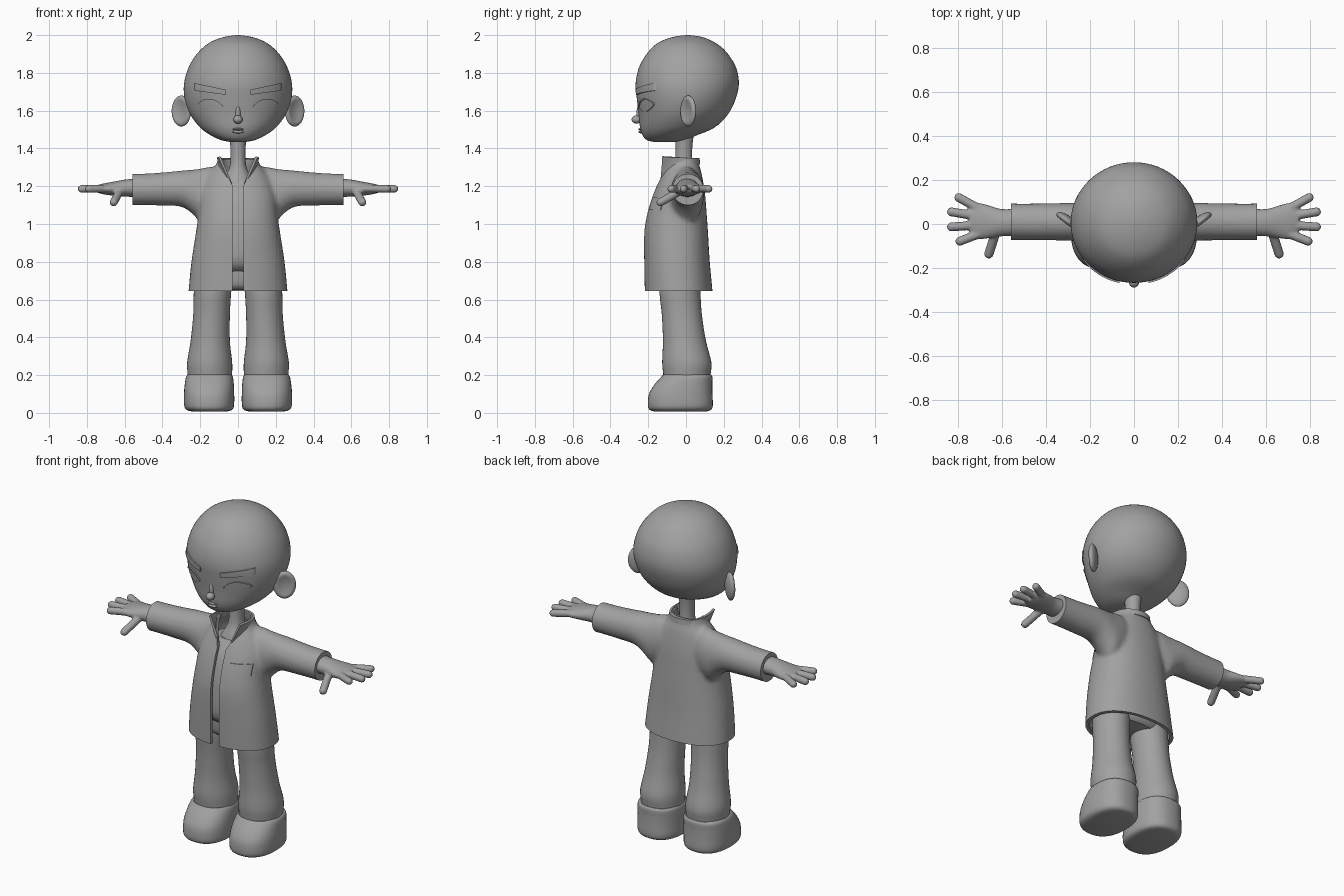
import bpy, bmesh
from math import sin, cos, pi, copysign
from mathutils import Vector, Matrix
from mathutils.bvhtree import BVHTree

if "Cube" in bpy.data.objects:
    bpy.data.objects.remove(bpy.data.objects["Cube"])

clay = bpy.data.materials.new("plain_grey")
clay.use_nodes = True
clay.diffuse_color = (0.36, 0.36, 0.36, 1)
clay.node_tree.nodes["Principled BSDF"].inputs["Base Color"].default_value = clay.diffuse_color


# ---- helpers ----
def spans(rows, inset=0):
    """Rows of (height, half width, front, back) become rings centred on x = 0."""
    return [(z, 0, (f + b) / 2, w - inset, (b - f) / 2 - inset) for z, w, f, b in rows]


def loft(bm, rings, axis="z", side=1, power=2.0, seg=40, steps=4):
    """Skin of smooth superellipse rings (position, centre a, centre b, radius a, radius b)."""
    ends = [rings[0]] + list(rings) + [rings[-1]]
    path = []
    for i in range(len(rings) - 1):
        p0, p1, p2, p3 = ends[i:i + 4]
        for k in range(steps):
            t = k / steps
            path.append([0.5 * (2 * b + (c - a) * t + (2 * a - 5 * b + 4 * c - d) * t * t
                                + (3 * b - a - 3 * c + d) * t ** 3)
                         for a, b, c, d in zip(p0, p1, p2, p3)])
    path.append(rings[-1])
    loops = []
    for pos, ca, cb, ra, rb in path:
        loop = []
        for k in range(seg):
            c, s = cos(2 * pi * k / seg), sin(2 * pi * k / seg)
            a = ca + ra * copysign(abs(c) ** (2 / power), c)
            b = cb + rb * copysign(abs(s) ** (2 / power), s)
            loop.append(bm.verts.new((side * a, b, pos) if axis == "z" else (side * pos, a, b)))
        loops.append(loop)
    for lo, hi in zip(loops, loops[1:]):
        for k in range(seg):
            j = (k + 1) % seg
            bm.faces.new((lo[k], lo[j], hi[j], hi[k]))
    bm.faces.new(loops[0])
    bm.faces.new(loops[-1])


def capsule(bm, start, end, radius):
    start, run = Vector(start), Vector(end) - Vector(start)
    made = bmesh.ops.create_uvsphere(bm, u_segments=16, v_segments=11, radius=radius)["verts"]
    turn = run.to_track_quat("Z", "Y")
    for v in made:
        v.co = start + turn @ (v.co + Vector((0, 0, run.length if v.co.z > 0 else 0)))


def finish(name, bm, angle=40):
    bmesh.ops.recalc_face_normals(bm, faces=bm.faces)
    mesh = bpy.data.meshes.new(name)
    bm.to_mesh(mesh)
    bm.free()
    mesh.materials.append(clay)
    ob = bpy.data.objects.new(name, mesh)
    bpy.context.collection.objects.link(ob)
    smooth(ob, angle)
    return ob


def smooth(ob, angle=40):
    bpy.ops.object.select_all(action="DESELECT")
    ob.select_set(True)
    bpy.context.view_layer.objects.active = ob
    bpy.ops.object.shade_smooth_by_angle(angle=angle * pi / 180)


def bake(ob, angle=40):
    graph = bpy.context.evaluated_depsgraph_get()
    mesh = bpy.data.meshes.new_from_object(ob.evaluated_get(graph))
    ob.modifiers.clear()
    ob.data = mesh
    mesh.materials.clear()
    mesh.materials.append(clay)
    smooth(ob, angle)


def blend(ob, voxel, rounds):
    """Melt overlapping volumes into one skin."""
    remesh = ob.modifiers.new("melt", "REMESH")
    remesh.mode, remesh.voxel_size = "VOXEL", voxel
    soft = ob.modifiers.new("soften", "SMOOTH")
    soft.factor, soft.iterations = 0.5, rounds
    bake(ob)


def surface(ob):
    return BVHTree.FromObject(ob, bpy.context.evaluated_depsgraph_get())


def patch(name, tree, shape, thick, nu=16, nv=6):
    """Thin plate laid on a front surface; shape(u, v) gives x and z."""
    bm = bmesh.new()
    grid = []
    for i in range(nu + 1):
        row = []
        for j in range(nv + 1):
            x, z = shape(i / nu, j / nv)
            hit = tree.ray_cast(Vector((x, -1, z)), Vector((0, 1, 0)))[0]
            row.append((x, hit.y if hit else -0.2, z))
        grid.append(row)
    front = [[bm.verts.new((x, y - thick, z)) for x, y, z in r] for r in grid]
    back = [[bm.verts.new((x, y + 0.01, z)) for x, y, z in r] for r in grid]
    for i in range(nu):
        for j in range(nv):
            for s in (front, back):
                bm.faces.new((s[i][j], s[i + 1][j], s[i + 1][j + 1], s[i][j + 1]))
    rim = [(i, 0) for i in range(nu)] + [(nu, j) for j in range(nv)]
    rim += [(nu - i, nv) for i in range(nu)] + [(0, nv - j) for j in range(nv)]
    for (a, b), (c, d) in zip(rim, rim[1:] + rim[:1]):
        bm.faces.new((front[a][b], front[c][d], back[c][d], back[a][b]))
    return finish(name, bm)


def ellipsoid(name, centre, size, turn=0, dent=0):
    bm = bmesh.new()
    bmesh.ops.create_uvsphere(bm, u_segments=32, v_segments=24, radius=1)
    for v in bm.verts:
        r = (v.co.x ** 2 + v.co.z ** 2) ** 0.5
        if v.co.y < 0 and r < 0.8:
            v.co.y += dent * (1 - (r / 0.8) ** 2)
    bm.transform(Matrix.Translation(centre) @ Matrix.Rotation(turn, 4, "Z") @ Matrix.Diagonal((*size, 1)))
    return finish(name, bm, 60)


# ---- head and neck ----
bm = bmesh.new()
loft(bm, spans([(1.433, .03, -.16, -.07), (1.443, .085, -.205, -.01), (1.467, .14, -.228, .05),
                (1.51, .2, -.243, .15), (1.58, .253, -.25, .222), (1.66, .282, -.26, .262),
                (1.74, .286, -.267, .28), (1.82, .265, -.252, .268), (1.88, .233, -.222, .237),
                (1.93, .19, -.183, .195), (1.965, .142, -.138, .145), (1.99, .075, -.07, .085),
                (2.0, .01, 0, .02)]), seg=64)
head = finish("head", bm, 80)
face = surface(head)

bm = bmesh.new()
loft(bm, spans([(1.18, .12, -.11, .06), (1.25, .07, -.085, .045), (1.31, .043, -.062, .035),
                (1.4, .04, -.055, .033), (1.5, .05, -.06, .045)]))
finish("neck", bm)

# ---- face details ----
ellipsoid("nose", (0, -.262, 1.553), (.024, .026, .022))
ellipsoid("nose_bridge", (0, -.248, 1.585), (.013, .014, .045))
for name, z, h in (("upper_lip", 1.502, .006), ("lower_lip", 1.488, .008)):
    ellipsoid(name, (0, -.24, z), (.03, .012, h))
for side, word in ((1, "left"), (-1, "right")):
    ellipsoid(word + "_ear", (side * .3, .012, 1.598), (.062, .024, .082), side * .65, .8)

    def brow(u, v):
        low, high = 1.684 + .022 * u, 1.711 + .035 * u
        return side * (.066 + .163 * u), low + (high - low) * v

    def eye(u, v, grow=1.0):
        t = 2 * u - 1
        return side * (.145 + .066 * t), 1.626 + .008 * t + .031 * (1 - .95 * t * t) * (2 * v - 1)

    def lid(u, v):
        x, z = eye(u, 1)
        return x, z + .008 * (v - .3)

    patch(word + "_eyebrow", face, brow, .009)
    patch(word + "_eye", face, eye, .004)
    patch(word + "_eyelid", face, lid, .009, nv=2)

# ---- jacket ----
body = [(.58, .268, -.217, .145), (.65, .262, -.219, .14), (.8, .247, -.222, .126),
        (.95, .224, -.222, .117), (1.05, .21, -.207, .11), (1.15, .2, -.177, .102),
        (1.23, .175, -.143, .09), (1.28, .143, -.12, .08), (1.32, .112, -.105, .068),
        (1.38, .1, -.1, .062)]
bm = bmesh.new()
loft(bm, spans(body), power=2.25)
for side in (1, -1):
    loft(bm, [(.05, .0, 1.17, .06, .1), (.13, .005, 1.165, .08, .138), (.19, .006, 1.15, .088, .145),
              (.24, .008, 1.17, .088, .118), (.3, .01, 1.187, .086, .096), (.4, .01, 1.185, .084, .088),
              (.5, .01, 1.183, .083, .084), (.6, .01, 1.182, .084, .084)], "x", side)
jacket = finish("jacket", bm)
blend(jacket, .012, 8)

bm = bmesh.new()
bmesh.ops.create_cube(bm, size=1)
bm.transform(Matrix.Translation((0, 0, .995)) @ Matrix.Diagonal((1.116, 2, .7, 1)))
trim = finish("trim_cutter", bm)
bm = bmesh.new()
loft(bm, spans(body, .02), power=2.25)
hollow = finish("hollow_cutter", bm)
bm = bmesh.new()
outline = [(.028, .4), (.028, 1.2), (.1, 1.36), (.1, 1.5)]
outline += [(-x, z) for x, z in reversed(outline)]
wall = bm.faces.new([bm.verts.new((x, -.5, z)) for x, z in outline])
pushed = bmesh.ops.extrude_face_region(bm, geom=[wall])["geom"]
bmesh.ops.translate(bm, verts=[g for g in pushed if isinstance(g, bmesh.types.BMVert)], vec=(0, .46, 0))
opening = finish("opening_cutter", bm)
for cutter, mode in ((trim, "INTERSECT"), (hollow, "DIFFERENCE"), (opening, "DIFFERENCE")):
    cutter.hide_render = True
    cut = jacket.modifiers.new(cutter.name, "BOOLEAN")
    cut.operation, cut.object, cut.solver = mode, cutter, "EXACT"
bake(jacket)
for cutter in (trim, hollow, opening):
    bpy.data.objects.remove(cutter)

# flared collar, open at the throat
bm = bmesh.new()
rows = []
for k in range(41):
    t = k / 20 - 1
    s, lo, hi = abs(t), .9 * pi * t, .62 * pi * t
    foot = Vector((.1 * sin(lo), -.025 + .088 * cos(lo) - .02 * s ** 4, 1.315 - .1 * s ** 3))
    tip = Vector((.1 * sin(hi), -.03 + .09 * cos(hi) - .06 * s ** 4, 1.347 + .012 * s * s))
    rows.append([bm.verts.new(foot.lerp(tip, j / 4)) for j in range(5)])
for a, b in zip(rows, rows[1:]):
    for j in range(4):
        bm.faces.new((a[j], b[j], b[j + 1], a[j + 1]))
collar = finish("collar", bm)
collar.modifiers.new("cloth", "SOLIDIFY").thickness = .012
bake(collar)

patch("chest_pocket", surface(jacket), lambda u, v: (.075 + .105 * u, 1.075 + .065 * v), .005)

# ---- shirt and trousers ----
bm = bmesh.new()
loft(bm, spans([(.74, .2, -.165, .09)] + body[2:6] + [(1.23, .14, -.125, .08)], .03), power=2.25)
finish("shirt", bm)
bm = bmesh.new()
loft(bm, spans([(.65, .17, -.11, .06), (.68, .21, -.14, .08), (.77, .2, -.15, .09)]))
finish("trouser_seat", bm)
for side, word in ((1, "left"), (-1, "right")):
    bm = bmesh.new()
    loft(bm, [(.17, .149, .005, .115, .122), (.21, .149, .005, .118, .126), (.27, .15, .004, .119, .13),
              (.38, .147, -.008, .104, .114), (.52, .14, -.022, .097, .106),
              (.64, .135, -.032, .099, .108), (.76, .125, -.03, .1, .1)], side=side)
    finish(word + "_trouser_leg", bm)

    # ---- shoes ----
    bm = bmesh.new()
    loft(bm, [(.008, .152, -.03, .095, .14), (.016, .152, -.03, .12, .162), (.04, .153, -.03, .132, .172),
              (.1, .153, -.028, .133, .168), (.15, .152, -.014, .13, .153), (.19, .151, .004, .124, .136),
              (.203, .15, .006, .114, .126)], side=side, power=2.4)
    finish(word + "_shoe", bm)

    # ---- hands ----
    bm = bmesh.new()
    loft(bm, [(.52, .008, 1.192, .062, .05), (.6, .006, 1.19, .062, .045), (.66, .01, 1.187, .075, .037),
              (.71, .014, 1.186, .082, .029), (.745, .018, 1.186, .062, .02)], "x", side)
    fingers = [(.69, .062, .795, .12), (.71, .035, .828, .055), (.71, -.005, .828, -.013),
               (.69, -.04, .79, -.078)]
    for x, y, tx, ty in fingers:
        capsule(bm, (side * x, y, 1.188), (side * tx, ty, 1.186), .021)
    capsule(bm, (side * .625, -.03, 1.175), (side * .658, -.135, 1.115), .022)
    hand = finish(word + "_hand", bm)
    blend(hand, .006, 5)
